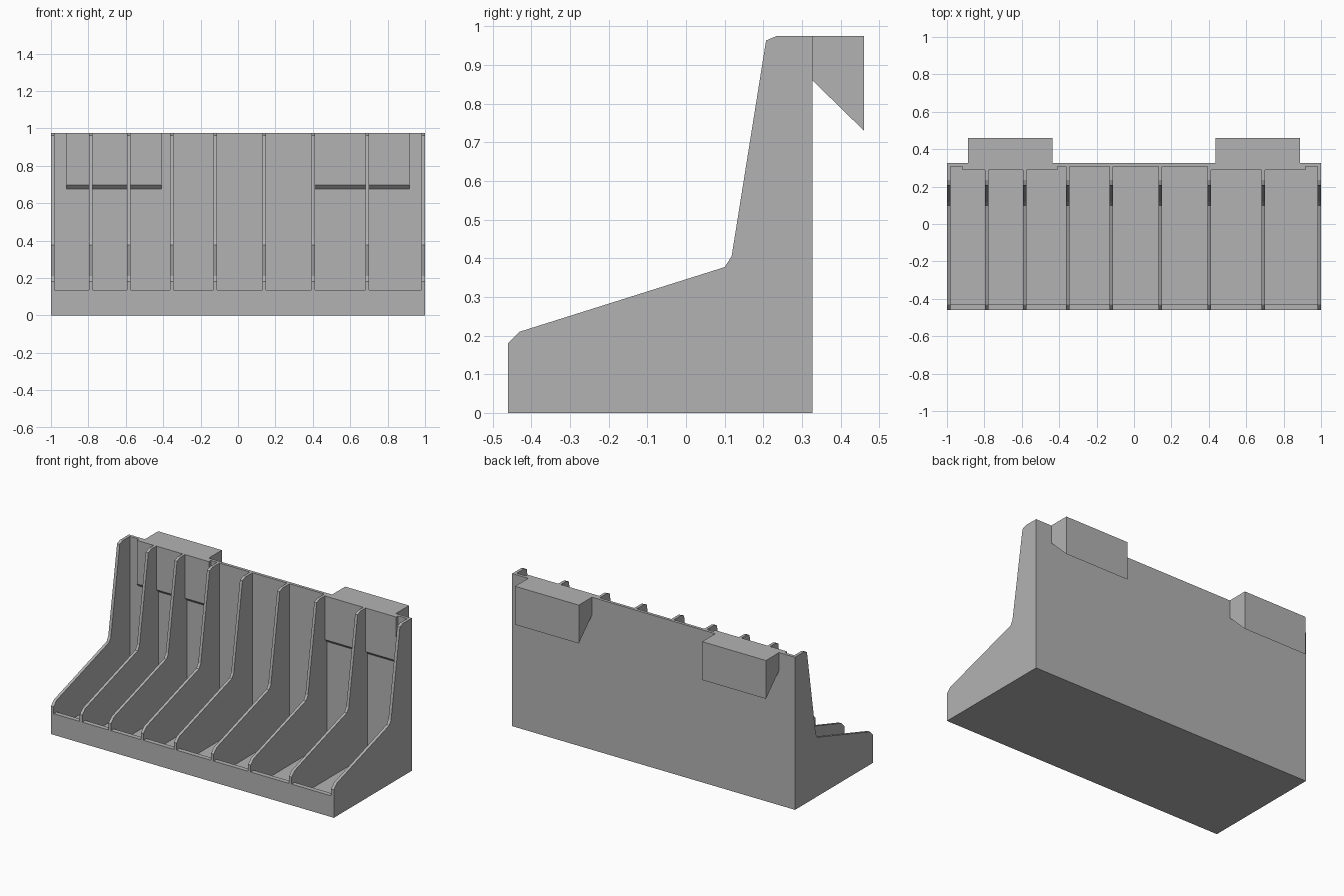
import bpy, bmesh

if "Cube" in bpy.data.objects:
    bpy.data.objects.remove(bpy.data.objects["Cube"])

grey = bpy.data.materials.new("light_grey")
grey.diffuse_color = (0.45, 0.45, 0.45, 1)
grey.use_nodes = True
grey.node_tree.nodes["Principled BSDF"].inputs["Base Color"].default_value = grey.diffuse_color


def prism(name, profile, spans):
    """Extrude a (y, z) profile along x over each (x0, x1) span."""
    bm = bmesh.new()
    for x0, x1 in spans:
        face = bm.faces.new([bm.verts.new((x0, y, z)) for y, z in profile])
        ext = bmesh.ops.extrude_face_region(bm, geom=[face])
        verts = [g for g in ext["geom"] if isinstance(g, bmesh.types.BMVert)]
        bmesh.ops.translate(bm, verts=verts, vec=(x1 - x0, 0, 0))
    bmesh.ops.recalc_face_normals(bm, faces=bm.faces)
    mesh = bpy.data.meshes.new(name)
    bm.to_mesh(mesh)
    bm.free()
    mesh.materials.append(grey)
    ob = bpy.data.objects.new(name, mesh)
    bpy.context.collection.objects.link(ob)
    return ob


def combine(target, tool, operation):
    """Apply a boolean and delete the tool."""
    mod = target.modifiers.new(operation, 'BOOLEAN')
    mod.operation = operation
    mod.solver = 'EXACT'
    mod.object = tool
    bpy.context.view_layer.objects.active = target
    bpy.ops.object.modifier_apply(modifier=mod.name)
    bpy.data.objects.remove(tool)


# Solid body with the chamfered divider outline
rack = prism("divided_rack", [
    (-0.46, 0), (-0.46, 0.18), (-0.43, 0.21), (0.10, 0.377), (0.118, 0.405),
    (0.207, 0.963), (0.235, 0.975), (0.327, 0.975), (0.327, 0)], [(-1, 1)])

# Bays between the thin dividers, with a front lip and lowered floor
dividers = [-0.99, -0.788, -0.585, -0.355, -0.122, 0.141, 0.403, 0.692, 0.99]
half = 0.009
bays = [(a + half, b - half) for a, b in zip(dividers, dividers[1:])]
cutter = prism("bay_cutter", [
    (-0.6, 0.135), (-0.43, 0.135), (-0.43, 0.03), (0.308, 0.03),
    (0.308, 1.2), (-0.6, 1.2)], bays)
cutter.hide_render = True
combine(rack, cutter, 'DIFFERENCE')

# Thickened wall pads behind the hooks
pads = prism("wall_pads", [
    (0.315, 0.669), (0.288, 0.696), (0.288, 0.975), (0.315, 0.975)],
    [(-0.917, -0.408), (0.408, 0.917)])
combine(rack, pads, 'UNION')

# Hanging hooks on the back
hooks = prism("hanging_hooks", [
    (0.32, 0.975), (0.46, 0.975), (0.46, 0.73), (0.327, 0.86), (0.32, 0.86)],
    [(-0.887, -0.436), (0.436, 0.887)])
combine(rack, hooks, 'UNION')
